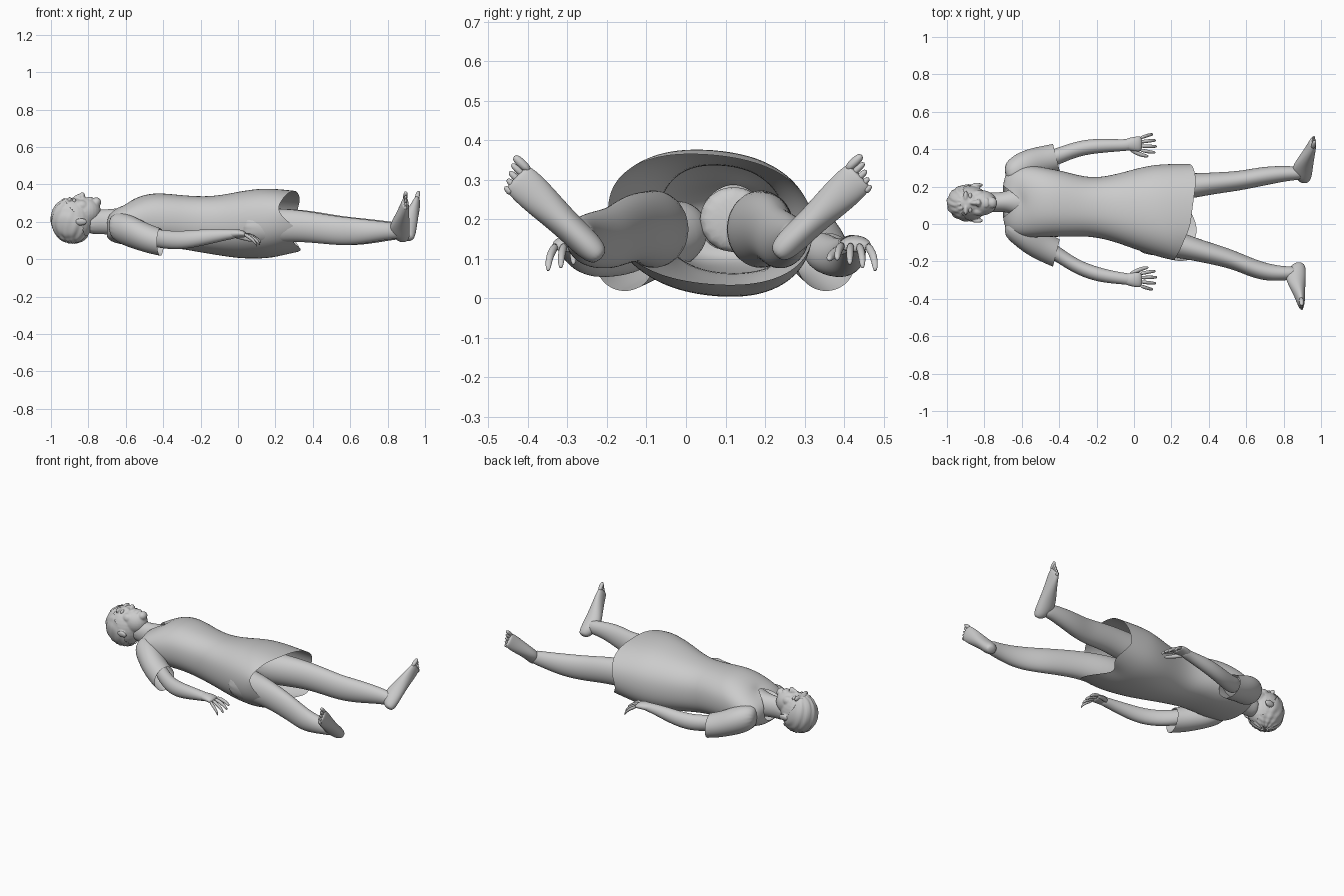
import bpy, bmesh, math
from mathutils import Matrix, Vector


def finish(name, bm, levels=0, matrix=None):
    bmesh.ops.recalc_face_normals(bm, faces=bm.faces)
    me = bpy.data.meshes.new(name)
    if matrix is not None:
        bm.transform(matrix)
    bm.to_mesh(me)
    bm.free()
    for p in me.polygons:
        p.use_smooth = True
    ob = bpy.data.objects.new(name, me)
    bpy.context.collection.objects.link(ob)
    if levels:
        m = ob.modifiers.new("subdivide", 'SUBSURF')
        m.levels = m.render_levels = levels
    return ob


def loft(name, sections, n=16, cap=(True, True), skew=0, power=2, warp=None, levels=1, matrix=None):
    """Rings across x; each section is (x, y, z, half width, half height)."""
    bm = bmesh.new()
    rings = []
    for i, (x, y, z, ry, rz) in enumerate(sections):
        ring = []
        for k in range(n):
            a = 2 * math.pi * k / n
            c, s = math.cos(a), math.sin(a)
            dy = ry * math.copysign(abs(c) ** (2 / power), c)
            dz = rz * math.copysign(abs(s) ** (2 / power), s)
            wx, wz = warp(i, k, c, s, dy) if warp else (0, 0)
            ring.append(bm.verts.new((x + skew * dy + wx, y + dy, z + dz + wz)))
        rings.append(ring)
    for r0, r1 in zip(rings, rings[1:]):
        for k in range(n):
            j = (k + 1) % n
            bm.faces.new((r0[k], r0[j], r1[j], r1[k]))
    if cap[0]:
        bm.faces.new(rings[0])
    if cap[1]:
        bm.faces.new(rings[-1])
    return finish(name, bm, levels, matrix)


def ball(bm, loc, rad, u=24, v=16, rot=None):
    m = Matrix.Translation(loc) @ (rot or Matrix()) @ Matrix.Diagonal((*rad, 1))
    return bmesh.ops.create_uvsphere(bm, u_segments=u, v_segments=v, radius=1, matrix=m)['verts']


# Tunic: open tube with a V neck and a torn hem
hem = [-.02, 0, .01, .02, .02, .01, 0, -.01, -.04, -.06, -.08, -.1,
       -.07, 0, .02, -.03, .02, .03, 0, -.06, .02, .02, 0, -.03]
body = [(-.70, .12, .195, .085, .075), (-.69, .12, .185, .15, .085),
        (-.64, .12, .185, .19, .105), (-.55, .12, .20, .195, .13),
        (-.46, .115, .21, .185, .147), (-.36, .105, .207, .175, .143),
        (-.24, .09, .19, .155, .147), (-.12, .085, .18, .175, .157),
        (0, .08, .183, .215, .178), (.1, .075, .19, .243, .187),
        (.19, .065, .193, .258, .185), (.31, .062, .2, .262, .165)]


def tunic_warp(i, k, c, s, dy):
    vee = max(0, 1 - abs(c)) if s > 0 else 0
    dx = (.1, .1, .06)[i] * vee if i < 3 else 0
    dz = (.02, .025, .015)[i] * vee if i < 3 else -.08 * dy * min(1, (i - 2) / 6)
    if i == len(body) - 1:
        dx += hem[k]
    return dx, dz


loft("tunic", body, 24, (False, False), power=2.3, warp=tunic_warp, levels=2)

# Neck and upper chest
loft("neck", [(-.82, .115, .2, .058, .068), (-.74, .115, .2, .052, .066),
              (-.68, .12, .2, .056, .07), (-.63, .12, .2, .08, .075),
              (-.56, .12, .2, .1, .1)], levels=2)

# Head: blended masses for skull, jaw, chin, nose, brow, cheeks, lips, ears
HY = .113
bm = bmesh.new()
ball(bm, (-.883, HY, .21), (.112, .092, .119))
ball(bm, (-.815, HY, .255), (.082, .068, .075))
ball(bm, (-.757, HY, .305), (.026, .03, .026))
tilt = Matrix.Rotation(math.radians(-18), 4, 'Y')
ball(bm, (-.848, HY, .332), (.034, .0125, .018), rot=tilt)
ball(bm, (-.832, HY, .343), (.013, .014, .016))
for zx in (-.797, -.785):
    ball(bm, (zx, HY, .324), (.008, .026, .011))
for s in (-1, 1):
    ball(bm, (-.832, HY + s * .013, .334), (.01, .009, .011))
    ball(bm, (-.9, HY + s * .036, .318), (.012, .03, .015))
    ball(bm, (-.835, HY + s * .042, .285), (.035, .027, .03))
    ball(bm, (-.838, HY + s * .095, .2), (.032, .011, .02), rot=Matrix.Rotation(-s * .25, 4, 'X'))
head = finish("head", bm)
rm = head.modifiers.new("blend", 'REMESH')
rm.mode, rm.voxel_size, rm.use_smooth_shade = 'VOXEL', .005, True
sm = head.modifiers.new("soften", 'SMOOTH')
sm.factor, sm.iterations = .5, 4

# Eyes
bm = bmesh.new()
for s in (-1, 1):
    ball(bm, (-.876, HY + s * .035, .311), (.011, .018, .014), 16, 10)
finish("eyes", bm)

# Hair cap with combed strands, cut back along the hairline
bm = bmesh.new()
ball(bm, (0, 0, 0), (1, 1, 1), 72, 40)
for v in bm.verts:
    d = v.co.normalized()
    a = math.atan2(d.y, -d.x + .001)
    wave = 1.03 + .018 * math.sin(13 * a + 5 * d.z) + .012 * math.sin(23 * d.y + 9 * d.x + 7 * d.z)
    v.co = Vector((-.883 + .114 * d.x * wave, HY + .096 * d.y * wave, .21 + .121 * d.z * wave))
gone = [v for v in bm.verts if v.co.z - .33 > -1.75 * (v.co.x + .92) + .012 * math.sin(90 * v.co.y)]
bmesh.ops.delete(bm, geom=gone, context='VERTS')
finish("hair", bm)

# Sleeves, arms and hands
arms = [("left", 1, [.26, .285, .32, .34, .355], [.33, .36, .405, .42, .42], .428),
        ("right", -1, [0, -.025, -.085, -.125, -.155], [-.10, -.16, -.235, -.275, -.293], -.298)]
for side, s, sy, ay, hy in arms:
    sleeve = zip((-.69, -.62, -.55, -.48, -.415), sy, (.18, .165, .14, .11, .092),
                 (.055, .087, .082, .077, .075), (.06, .09, .088, .08, .075))
    loft(side + "_sleeve", list(sleeve), cap=(True, False), skew=-.25 * s, levels=2)
    arm = zip((-.50, -.41, -.30, -.18, -.05), ay, (.13, .105, .1, .118, .133),
              (.05, .048, .042, .04, .03), (.05, .05, .05, .045, .028))
    loft(side + "_arm", list(arm) + [(0, hy, .136, .034, .024)], levels=2)
    loft(side + "_palm", [(-.06, hy - s * .004, .134, .026, .024), (-.02, hy, .138, .036, .024),
                          (.02, hy, .138, .043, .021), (.045, hy, .13, .04, .015)], 12, levels=2)
    for f in range(4):
        y0 = hy + s * (-.032 + .021 * f)
        fan = s * .007 * (f - 1.2)
        reach = (.082, .09, .085, .07)[f]
        zt = (.1, .088, .078, .07)[f]
        loft(f"{side}_finger_{f + 1}", [(.03, y0, .134, .011, .013),
             (.03 + reach * .5, y0 + fan, .128 - f * .004, .0105, .012),
             (.03 + reach * .85, y0 + fan * 1.5, (.12 + zt) / 2, .0095, .012),
             (.03 + reach * 1.05, y0 + fan * 1.6, zt, .006, .008)], 8)
    loft(side + "_thumb", [(-.03, hy - s * .02, .13, .017, .017), (.01, hy - s * .046, .12, .015, .014),
                           (.05, hy - s * .062, .107, .012, .012),
                           (.08, hy - s * .066, .098, .007, .007)], 8)

# Legs and feet
legs = [("left", 1, (0, .15, .32, .45, .56, .66, .76, .85, .91),
         (.185, .19, .205, .22, .23, .25, .265, .272, .27), (.945, .235, .115), (.035, .22, .21)),
        ("right", -1, (0, .15, .29, .42, .53, .63, .72, .81, .88),
         (-.07, -.085, -.125, -.16, -.19, -.235, -.26, -.265, -.26), (.918, -.225, .112), (-.005, -.22, .21))]
for side, s, xs, ys, heel, toe in legs:
    leg = zip(xs, ys, (.175, .175, .182, .168, .152, .148, .15, .152, .15),
              (.095, .085, .066, .058, .053, .053, .047, .038, .034),
              (.105, .1, .088, .083, .079, .073, .06, .046, .04))
    loft(side + "_leg", list(leg), levels=2)
    # Foot frame: length toward the toes, up toward the shin
    d = Vector(toe).normalized()
    up = Vector((-1, 0, 0))
    up = (up - d * up.dot(d)).normalized()
    w = up.cross(d)
    m = Matrix.Translation(heel) @ Matrix((d, w, up)).transposed().to_4x4()
    loft(side + "_foot", [(-.015, 0, .035, .02, .025), (.01, 0, .04, .034, .04),
                          (.05, 0, .052, .038, .055), (.1, 0, .052, .038, .054),
                          (.16, 0, .04, .042, .041), (.23, 0, .026, .048, .027),
                          (.275, 0, .02, .045, .019), (.285, 0, .02, .038, .014)],
         levels=2, matrix=m)
    for t in range(5):
        y = -s * (.034 - .018 * t)
        r = .014 if t == 0 else .0105
        tip = .325 - .009 * t
        loft(f"{side}_toe_{t + 1}", [(.265, y, .02, r * .8, r), (tip - .02, y, .017, r, r),
                                     (tip, y, .016, r * .6, r * .6)], 8, matrix=m)
